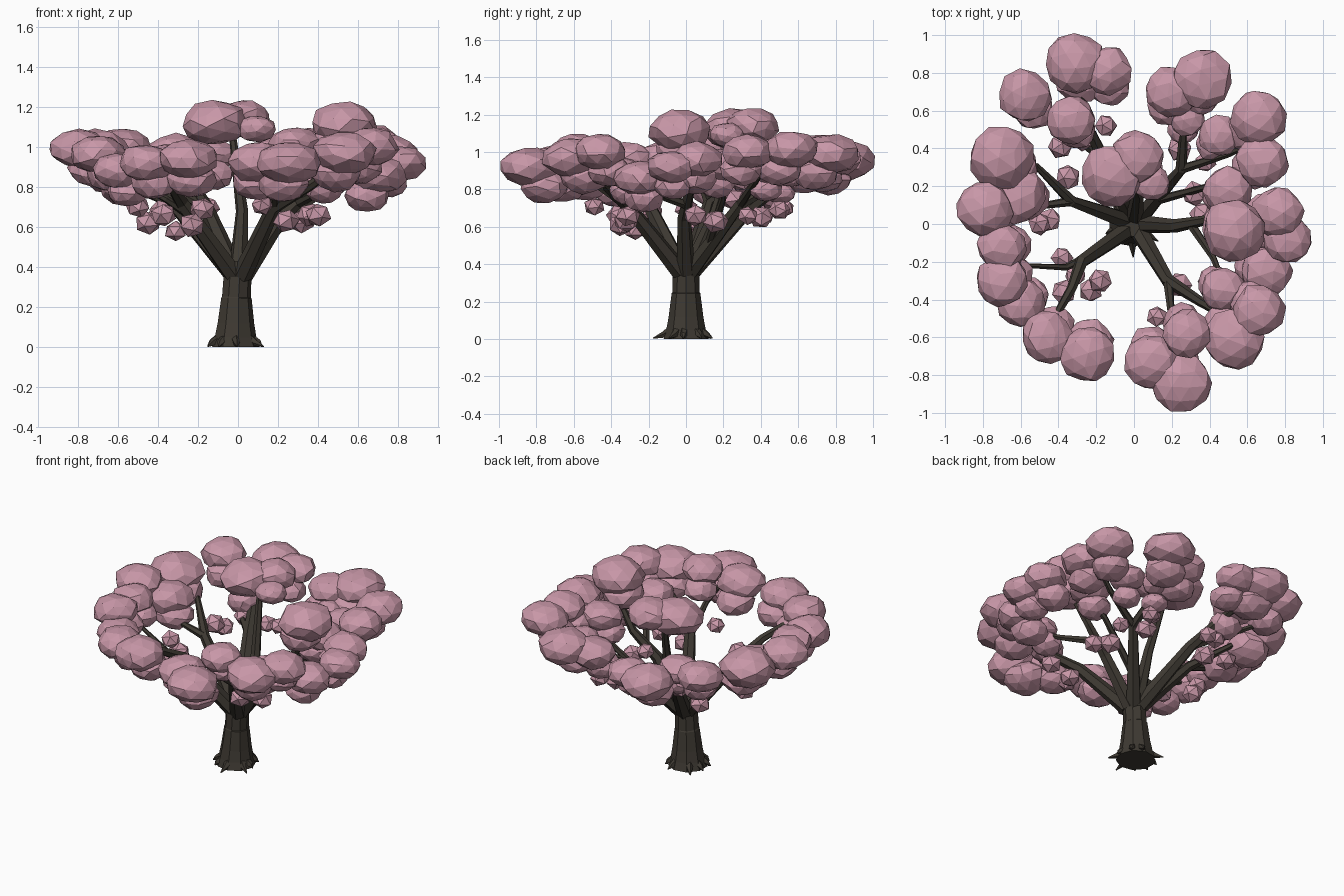
import bpy, bmesh, math, random
from mathutils import Vector, Matrix

if "Cube" in bpy.data.objects:
    bpy.data.objects.remove(bpy.data.objects["Cube"])

random.seed(4)


def material(name, rgb):
    m = bpy.data.materials.new(name)
    m.diffuse_color = (*rgb, 1)
    m.use_nodes = True
    m.node_tree.nodes["Principled BSDF"].inputs["Base Color"].default_value = m.diffuse_color
    return m


PINK = material("blossom pink", (0.58, 0.31, 0.39))
BARK = material("dark bark", (0.048, 0.041, 0.032))


def finish(bm, name, mat):
    bmesh.ops.recalc_face_normals(bm, faces=bm.faces)
    me = bpy.data.meshes.new(name)
    bm.to_mesh(me)
    bm.free()
    me.materials.append(mat)
    ob = bpy.data.objects.new(name, me)
    bpy.context.collection.objects.link(ob)
    return ob


def tube(bm, path, radii, sides):
    """Tapered faceted limb through the path points."""
    pts = [Vector(p) for p in path]
    rings = []
    for i, p in enumerate(pts):
        d = (pts[min(i + 1, len(pts) - 1)] - pts[max(i - 1, 0)]).normalized()
        u = d.orthogonal() if abs(d.z) < 0.99 else Vector((1, 0, 0))
        u = (u - d * u.dot(d)).normalized()
        if rings:                       # keep the ring aligned with the last one
            u = (last - d * last.dot(d)).normalized()
        last, v = u, d.cross(u)
        rings.append([bm.verts.new(p + radii[i] * (
            u * math.cos(2 * math.pi * k / sides) + v * math.sin(2 * math.pi * k / sides)))
            for k in range(sides)])
    for a, b in zip(rings, rings[1:]):
        for k in range(sides):
            n = (k + 1) % sides
            bm.faces.new((a[k], a[n], b[n], b[k]))
    bm.faces.new(rings[0][::-1])
    bm.faces.new(rings[-1])


def blob(bm, x, y, z, r, flat=0.68, level=2, jitter=0.07):
    """Rough faceted clump of blossom."""
    rot = Matrix.Rotation(random.uniform(0, 6.28), 4, 'Z') @ Matrix.Rotation(random.uniform(0, 3), 4, 'X')
    res = bmesh.ops.create_icosphere(bm, subdivisions=level, radius=r, matrix=rot)
    for v in res['verts']:
        v.co *= 1 + random.uniform(-jitter, jitter)
        v.co.z *= flat
        v.co += Vector((x, y, z))


# Trunk with flared foot
bm = bmesh.new()
tube(bm, [(-.015, 0, 0), (-.015, 0, .05), (-.013, 0, .12), (-.01, 0, .245), (-.01, 0, .25), (0, 0, .43)],
     [.122, .107, .094, .078, .074, .07], 9)
finish(bm, "trunk", BARK)

# Pointed roots around the foot
bm = bmesh.new()
for k in range(9):
    a = k * 2 * math.pi / 9 + random.uniform(-.2, .2)
    c, s, l = math.cos(a), math.sin(a), random.uniform(.13, .18)
    tube(bm, [(c * .08 - .015, s * .08, .045), (c * .12 - .015, s * .12, .022), (c * l - .015, s * l, .004)],
         [.026, .018, .003], 5)
finish(bm, "roots", BARK)

# Main limbs, each with its side twigs
LIMBS = {
    "left_back": [[(-.02, .01, .36), (-.33, .12, .72), (-.52, .31, .86)], [(-.33, .12, .72), (-.6, .08, .82)]],
    "left_front": [[(-.02, -.02, .36), (-.28, -.2, .72), (-.33, -.34, .8), (-.45, -.55, .9)],
                   [(-.24, -.17, .66), (-.36, -.23, .74), (-.58, -.22, .86)]],
    "front_right": [[(.02, -.03, .36), (.18, -.3, .7), (.35, -.41, .8), (.5, -.5, .9)],
                    [(.18, -.3, .7), (.2, -.5, .84), (.2, -.7, .92)]],
    "right": [[(.03, 0, .36), (.22, -.01, .65), (.38, .02, .8), (.53, 0, 1.02)],
              [(.3, .0, .72), (.42, -.18, .78), (.5, -.38, .88)]],
    "back_right": [[(.02, .02, .36), (.25, .29, .72), (.27, .62, .9)],
                   [(.25, .29, .72), (.5, .37, .84), (.62, .42, .92)],
                   [(.1, .12, .5), (.4, .2, .76), (.52, .2, .85)]],
    "back_left": [[(-.01, .03, .36), (-.16, .34, .7), (-.26, .55, .86), (-.29, .75, .92)],
                  [(-.16, .34, .7), (-.4, .53, .82), (-.55, .63, .9)]],
    "crown": [[(0, .02, .36), (.02, .16, .68), (-.03, .28, 1.08)]],
}
for name, paths in LIMBS.items():
    bm = bmesh.new()
    for i, p in enumerate(paths):
        r0, r1 = (.05, .017) if i == 0 else (.026, .012)
        tube(bm, p, [r0 + (r1 - r0) * (k / (len(p) - 1)) ** .8 for k in range(len(p))], 6)
    finish(bm, "branch_" + name, BARK)

# Large blossom clumps: x, y, z, radius
CLUMPS = {
    "back_left": [(-.31, .85, .96, .16), (-.14, .81, .96, .13), (-.58, .68, 1.0, .14), (-.33, .55, .93, .13)],
    "left": [(-.70, .35, .97, .17), (-.62, .15, .9, .15), (-.79, .08, .99, .15), (-.70, -.12, .97, .13),
             (-.70, -.30, .96, .14), (-.6, -.42, .88, .13)],
    "front_left": [(-.46, -.60, .92, .14), (-.25, -.69, .94, .15)],
    "front_right": [(.10, -.73, .92, .15), (.25, -.84, .92, .16), (.28, -.58, 1.01, .13), (.53, -.61, .97, .16),
                    (.66, -.46, 1.0, .14), (.47, -.35, .89, .12)],
    "right": [(.70, -.25, .86, .14), (.81, -.08, .92, .13), (.53, -.03, 1.11, .17), (.76, .06, .96, .14),
              (.5, .18, .93, .13), (.68, .33, 1.0, .14)],
    "back_right": [(.66, .56, 1.01, .15), (.45, .47, .9, .11), (.36, .77, .99, .16), (.2, .7, .96, .14),
                   (.28, .56, .88, .1)],
    "crown": [(.02, .36, 1.14, .14), (-.11, .26, 1.12, .165), (.09, .22, 1.09, .1)],
}
for name, items in CLUMPS.items():
    bm = bmesh.new()
    for x, y, z, r in items:
        blob(bm, x, y, z, r)
        # smaller clump hanging under each outer one
        if name != "crown":
            blob(bm, x * .92, y * .9, z - .1, r * .8, .75)
    finish(bm, "blossom_" + name, PINK)

# Small round tufts on the inner twigs
TUFTS = [(-.15, .52, .7), (-.39, .41, .66), (-.35, .25, .75), (-.5, 0, .7), (-.45, .02, .62), (-.38, -.18, .68),
         (-.23, -.35, .61), (-.31, -.27, .58), (-.37, -.36, .66), (-.18, -.3, .69), (.12, -.49, .71),
         (.24, -.32, .63), (.4, -.31, .66), (.24, .4, .65), (.38, .33, .66), (.32, .16, .63), (.29, .5, .69),
         (.1, .29, .84), (.36, .05, .66), (-.27, .45, .75)]
bm = bmesh.new()
for x, y, z in TUFTS:
    blob(bm, x, y, z, random.uniform(.056, .07), .9, 1, .05)
finish(bm, "small_tufts", PINK)
